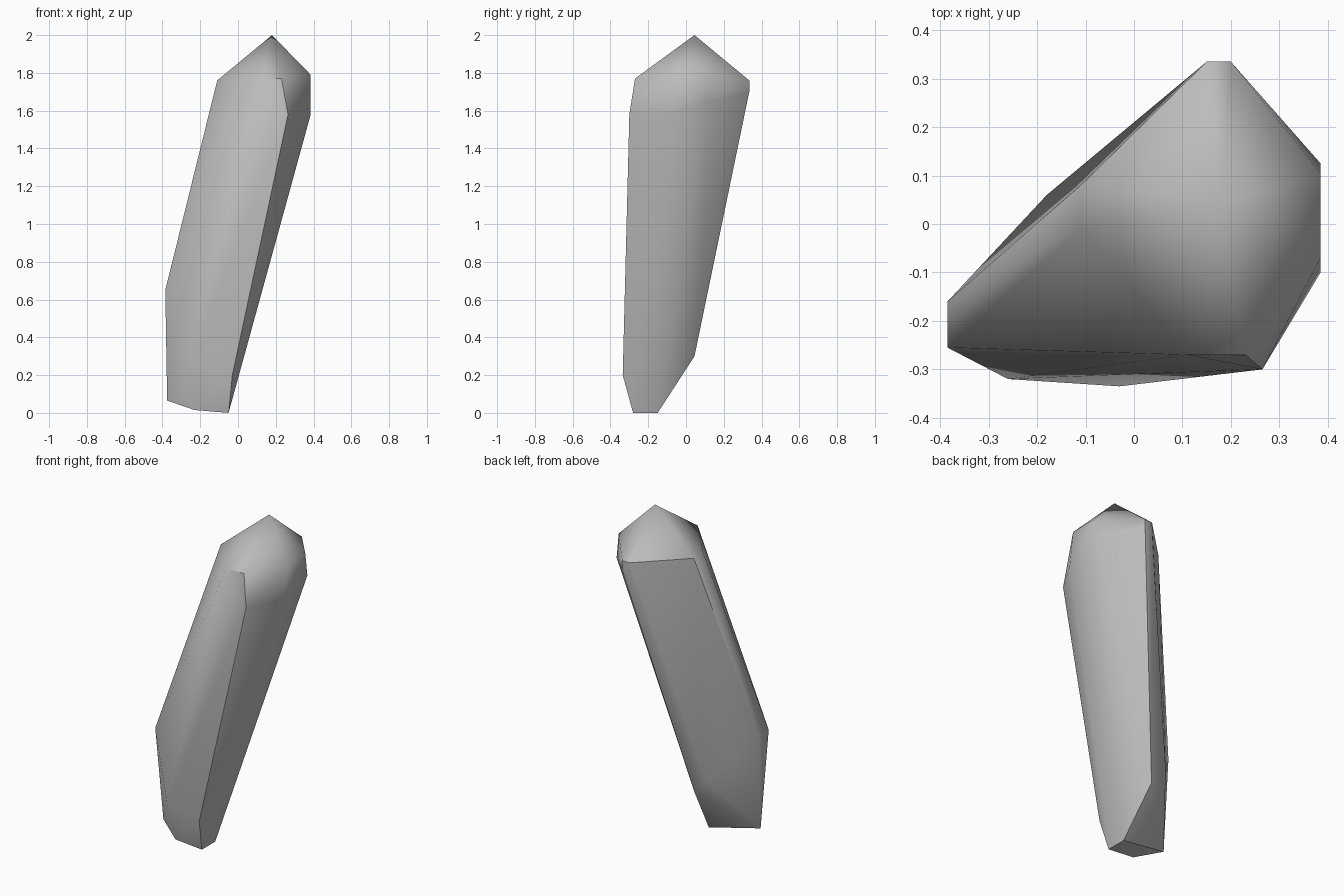
import bpy
import bmesh
import math
from mathutils import Vector

# Remove the default cube if present
default_cube = bpy.data.objects.get("Cube")
if default_cube is not None:
    bpy.data.objects.remove(default_cube, do_unlink=True)


def make_material(name, colour):
    """Create one flat matte colour."""
    material = bpy.data.materials.new(name)
    material.use_nodes = True
    material.diffuse_color = colour
    shader = material.node_tree.nodes["Principled BSDF"]
    shader.inputs["Base Color"].default_value = colour
    shader.inputs["Roughness"].default_value = 0.8
    return material


def make_hull(name, rings, material):
    """Wrap the corner rings of a faceted stone in one closed skin."""
    mesh = bpy.data.meshes.new(name)
    bm = bmesh.new()
    for ring in rings:
        for corner in ring:
            bm.verts.new(Vector(corner))
    result = bmesh.ops.convex_hull(bm, input=bm.verts[:])
    # Discard corners that ended up inside the skin
    loose = [v for v in bm.verts if not v.link_faces]
    bmesh.ops.delete(bm, geom=loose, context="VERTS")
    bmesh.ops.recalc_face_normals(bm, faces=bm.faces[:])
    bm.to_mesh(mesh)
    bm.free()
    mesh.materials.append(material)
    stone = bpy.data.objects.new(name, mesh)
    bpy.context.scene.collection.objects.link(stone)
    return stone


# Pointed tip
tip = [(.18, .045, 2)]

# Shoulder where the tip meets the shaft
shoulder = [
    (-.11, .08, 1.76), (-.11, -.01, 1.76),
    (.11, -.27, 1.77), (.23, -.27, 1.77),
    (.385, -.07, 1.79), (.385, .105, 1.79),
    (.2, .335, 1.76), (.15, .335, 1.76),
]

# Chamfer just below the shoulder
chamfer = [
    (.265, -.3, 1.58), (.385, -.1, 1.58),
    (.385, .125, 1.65), (.2, .335, 1.7), (.15, .335, 1.7),
]

# Lower shaft, leaning towards one side
lower_shaft = [
    (-.385, -.16, .65), (-.385, -.255, .65),
    (-.26, -.32, .25), (-.03, -.335, .2),
    (0, -.13, .2), (-.09, .045, .3), (-.18, .06, .4),
]

# Broken base
base = [
    (-.05, -.28, 0), (-.05, -.15, 0),
    (-.23, -.28, .015), (-.375, -.19, .065),
]

grey_stone = make_material("grey stone", (.5, .5, .5, 1))
crystal = make_hull(
    "crystal_shard", [tip, shoulder, chamfer, lower_shaft, base], grey_stone)

# Soften shallow facets, keep the strong ridges crisp
bpy.ops.object.select_all(action="DESELECT")
crystal.select_set(True)
bpy.context.view_layer.objects.active = crystal
bpy.ops.object.shade_smooth_by_angle(angle=math.radians(42))
